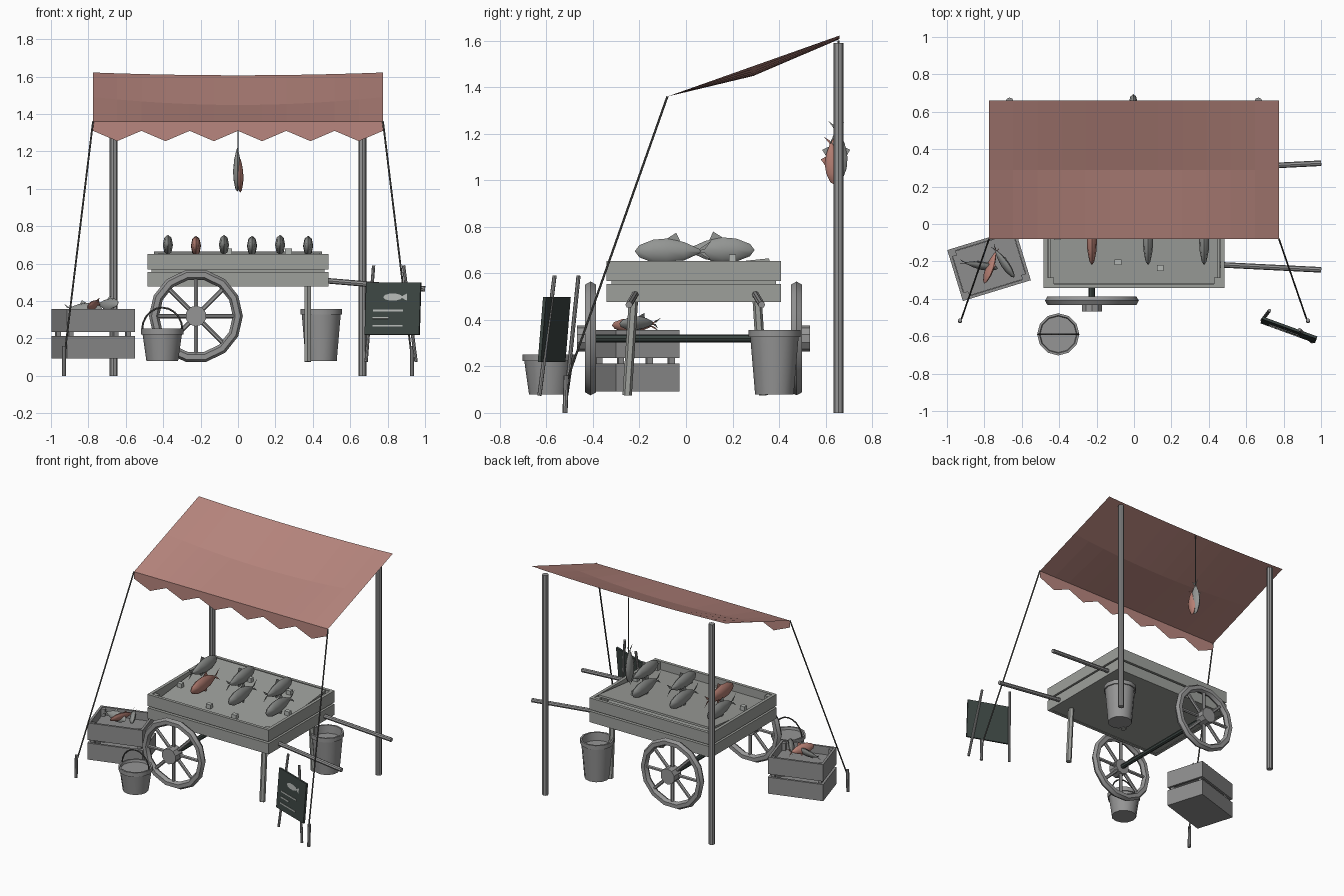
import bpy, bmesh, math
from mathutils import Vector, Matrix

if "Cube" in bpy.data.objects:
    bpy.data.objects.remove(bpy.data.objects["Cube"])


def material(name, r, g, b):
    m = bpy.data.materials.new(name)
    m.use_nodes = True
    m.diffuse_color = (r, g, b, 1)
    m.node_tree.nodes["Principled BSDF"].inputs["Base Color"].default_value = (r, g, b, 1)
    return m


CLOTH = material("faded red cloth", .48, .24, .21)
WOOD = material("pale grey wood", .34, .35, .33)
CRATE = material("grey wood", .27, .27, .27)
METAL = material("grey metal", .30, .30, .30)
FISH = material("silver fish", .29, .30, .29)
PINK = material("pink fish", .46, .21, .17)
DARK = material("dark slate", .045, .06, .055)
ROPE = material("dark rope", .09, .09, .085)
CHALK = material("chalk", .45, .47, .45)
smooth = []


def finish(name, bm, mat, matrix=Matrix(), soft=False):
    bmesh.ops.remove_doubles(bm, verts=bm.verts, dist=1e-5)
    bmesh.ops.recalc_face_normals(bm, faces=bm.faces)
    me = bpy.data.meshes.new(name)
    bm.to_mesh(me)
    bm.free()
    me.materials.append(mat)
    ob = bpy.data.objects.new(name, me)
    bpy.context.collection.objects.link(ob)
    ob.matrix_world = matrix
    if soft:
        smooth.append(ob)
    return ob


def box(name, centre, size, mat, parent=Matrix()):
    bm = bmesh.new()
    bmesh.ops.create_cube(bm, size=1, matrix=Matrix.Diagonal((*size, 1)))
    return finish(name, bm, mat, parent @ Matrix.Translation(centre))


def rod(name, a, b, r, mat, sides=8):
    a, b = Vector(a), Vector(b)
    d = b - a
    bm = bmesh.new()
    bmesh.ops.create_cone(bm, cap_ends=True, segments=sides, radius1=r, radius2=r, depth=d.length)
    turn = d.to_track_quat("Z", "Y").to_matrix().to_4x4()
    return finish(name, bm, mat, Matrix.Translation((a + b) / 2) @ turn)


def lathe(bm, profile, sides):
    rings = [[bm.verts.new((r * math.cos(math.tau * i / sides), r * math.sin(math.tau * i / sides), z))
              for i in range(sides)] for r, z in profile]
    for low, high in zip(rings, rings[1:]):
        for i in range(sides):
            j = (i + 1) % sides
            bm.faces.new((low[i], low[j], high[j], high[i]))


# Fish: flattened lathe with its head at -z, plus a forked tail and fins
def fish(name, loc, length, mat, rot=(0, 0, 0)):
    bm = bmesh.new()
    lathe(bm, [(0, -.5), (.08, -.44), (.15, -.26), (.165, -.08), (.12, .14), (.03, .34), (0, .36)], 8)
    for v in bm.verts:
        v.co.x *= .5
    for side in (-1, 1):
        for tri in (((0, .3), (.14, .5), (.02, .41)), ((.14, -.12), (.24, .04), (.11, .1))):
            bm.faces.new([bm.verts.new((0, side * y * (1 if side < 0 else .85), z)) for y, z in tri])
    turn = Matrix.Rotation(rot[2], 4, "Z") @ Matrix.Rotation(rot[1], 4, "Y") @ Matrix.Rotation(rot[0], 4, "X")
    return finish(name, bm, mat, Matrix.Translation(loc) @ turn @ Matrix.Scale(length, 4), True)


# Slatted box walls: two rows of planks on each side
def slats(name, w, d, rows, thick, mat, parent):
    for k, (z0, z1) in enumerate(rows):
        for s in (-1, 1):
            box(f"{name}_long_plank_{k}", (0, s * (d - thick) / 2, (z0 + z1) / 2), (w, thick, z1 - z0), mat, parent)
            box(f"{name}_end_plank_{k}", (s * (w - thick) / 2, 0, (z0 + z1) / 2),
                (thick, d - 2 * thick, z1 - z0), mat, parent)
    low, high = rows[0][0], rows[-1][1]
    for sx in (-1, 1):
        for sy in (-1, 1):
            box(f"{name}_corner_post", (sx * (w / 2 - thick * 1.8), sy * (d / 2 - thick * 1.8), (low + high) / 2),
                (thick * 1.6, thick * 1.6, high - low - .01), mat, parent)


# Awning: sagging sheet with a zigzag valance
W, FRONT, BACK = .775, -.08, .66
bm = bmesh.new()
rows = []
for t in (0, .5, 1):
    row = []
    for i in range(13):
        u = i / 6 - 1
        sag = (1 - u * u) * (.14 * t * (1 - t) + .015 * t)
        row.append(bm.verts.new((u * W, FRONT + t * (BACK - FRONT), 1.36 + .262 * t - sag)))
    rows.append(row)
hem = [bm.verts.new(((i / 6 - 1) * W, FRONT, 1.255 if i % 2 else 1.31)) for i in range(13)]
for a, b in zip([hem] + rows, rows):
    for i in range(12):
        bm.faces.new((a[i], a[i + 1], b[i + 1], b[i]))
finish("awning", bm, CLOTH)

# Poles, guy ropes and stakes
for s in (-1, 1):
    rod("awning_pole", (s * .665, .655, 0), (s * .665, .655, 1.59), .021, METAL)
    rod("guy_rope", (s * W, FRONT, 1.36), (s * .925, -.515, .13), .005, ROPE, 6)
    rod("rope_stake", (s * .93, -.52, 0), (s * .93, -.515, .16), .011, METAL)

# Cart bed
cart = Matrix.Translation((0, .033, 0))
slats("cart", .97, .75, ((.477, .555), (.568, .652)), .022, WOOD, cart)
box("cart_floor", (0, 0, .49), (.93, .71, .02), WOOD, cart)
box("cart_lining", (0, 0, .53), (.92, .70, .08), WOOD, cart)
tilt = Matrix.Translation((0, .02, .622)) @ Matrix.Rotation(math.radians(6), 4, "X")
box("display_deck", (0, 0, 0), (.90, .68, .014), WOOD, tilt)

# Wheels on the axle
for y, side in ((-.41, -1), (.475, 1)):
    hub = Vector((-.225, y, .32))
    bm = bmesh.new()
    tube = [(.224 + .027 * math.cos(math.tau * k / 6), .027 * math.sin(math.tau * k / 6)) for k in range(7)]
    lathe(bm, tube, 14)
    face = Matrix.Translation(hub) @ Matrix.Rotation(math.pi / 2, 4, "X")
    finish("wheel_rim", bm, METAL, face, True)
    rod("wheel_hub", hub + Vector((0, side * .058, 0)), hub - Vector((0, side * .02, 0)), .056, METAL, 10)
    for k in range(8):
        a = math.tau * k / 8
        rod("wheel_spoke", hub, hub + Vector((math.cos(a), 0, math.sin(a))) * .21, .012, METAL, 6)
rod("axle", (-.225, -.40, .32), (-.225, .465, .32), .017, DARK)

# Legs and push handles
for s in (-1, 1):
    y = .04 + s * .275
    rod("cart_leg", (.372, y + s * .018, .075), (.372, y - s * .01, .50), .02, WOOD, 6)
    rod("push_handle", (.40, y - s * .02, .515), (1.0, y + s * .01, .465), .015, METAL)

# Fish on the deck, heads outward, with small price tags
for i in range(3):
    x = -.375 + i * .15 * 2
    fish("back_row_fish", (x, .13, .7), .33, FISH, (-math.pi / 2, 0, math.pi))
    fish("front_row_fish", (x + .15, -.055, .695), .33, FISH if i else PINK, (-math.pi / 2, 0, 0))
for x, y in ((-.41, -.07), (-.085, -.205), (.14, -.235), (-.05, .21), (.27, .2), (.42, -.03)):
    box("ice_block", (x, y, .645 + .1 * y), (.036, .03, .03), CHALK)

# Hanging fish
rod("hanging_string", (0, .655, 1.2), (0, .655, 1.6), .004, ROPE, 6)
fish("hanging_silver_fish", (-.004, .65, 1.12), .27, FISH, (0, 0, 0))
fish("hanging_pink_fish", (.012, .63, 1.085), .21, PINK, (.08, 0, 0))


# Buckets
def bucket(name, x, y, top, r_low, r_top, fill, mat):
    bm = bmesh.new()
    lathe(bm, [(0, .08), (r_low, .08), (r_top - .008, top - .03), (r_top, top - .03), (r_top, top),
               (r_top - .012, top), (r_top - .016, fill), (0, fill)], 12)
    finish(name, bm, mat, Matrix.Translation((x, y, 0)), True)


bucket("small_bucket", -.405, -.59, .252, .085, .113, .235, METAL)
bucket("tall_tub", .445, .38, .357, .083, .112, .30, METAL)
arc = [(-.405 + .108 * math.cos(math.pi * k / 10), -.59, .245 + .12 * math.sin(math.pi * k / 10)) for k in range(11)]
for a, b in zip(arc, arc[1:]):
    rod("bucket_handle", a, b, .005, ROPE, 6)

# Crate of fish
crate = Matrix.Translation((-.775, -.22, 0)) @ Matrix.Rotation(math.radians(17), 4, "Z")
slats("crate", .38, .285, ((.093, .212), (.235, .357)), .016, CRATE, crate)
box("crate_floor", (0, 0, .103), (.35, .255, .02), CRATE, crate)
box("crate_filling", (0, 0, .29), (.345, .25, .02), CRATE, crate)
for mat, x, y, z, heading in ((FISH, -.83, -.22, .36, 1.4), (PINK, -.765, -.22, .375, -.35), (FISH, -.70, -.20, .385, .6)):
    fish("crate_fish", (x, y, z), .21, mat, (-math.pi / 2, .5, heading))

# Menu board on two leaning posts
for a, b in (((.685, -.515, .075), (.725, -.462, .59)), ((.952, -.63, .075), (.885, -.565, .59))):
    rod("board_post", a, b, .009, METAL)
board = (Matrix.Translation((.832, -.557, .358)) @ Matrix.Rotation(math.radians(-20), 4, "Z")
         @ Matrix.Rotation(math.radians(-5), 4, "X"))
box("menu_board", (0, -.01, 0), (.31, .014, .28), DARK, board)
for z, x0, x1 in ((-.01, -.11, .06), (-.05, -.11, -.02), (-.092, -.11, .06)):
    box("chalk_line", ((x0 + x1) / 2, -.018, z), (x1 - x0, .005, .009), CHALK, board)
bm = bmesh.new()
outline = [(.055 * math.cos(math.tau * k / 10), .02 * math.sin(math.tau * k / 10)) for k in range(10)]
for shape in (outline, [(.045, 0), (.08, .02), (.08, -.02)]):
    bm.faces.new([bm.verts.new((x, -.0185, z + .062)) for x, z in shape])
finish("chalk_fish", bm, CHALK, board)

# Smooth the rounded parts
bpy.ops.object.select_all(action="DESELECT")
for ob in smooth:
    ob.select_set(True)
bpy.context.view_layer.objects.active = smooth[0]
bpy.ops.object.shade_smooth_by_angle(angle=math.radians(40))
